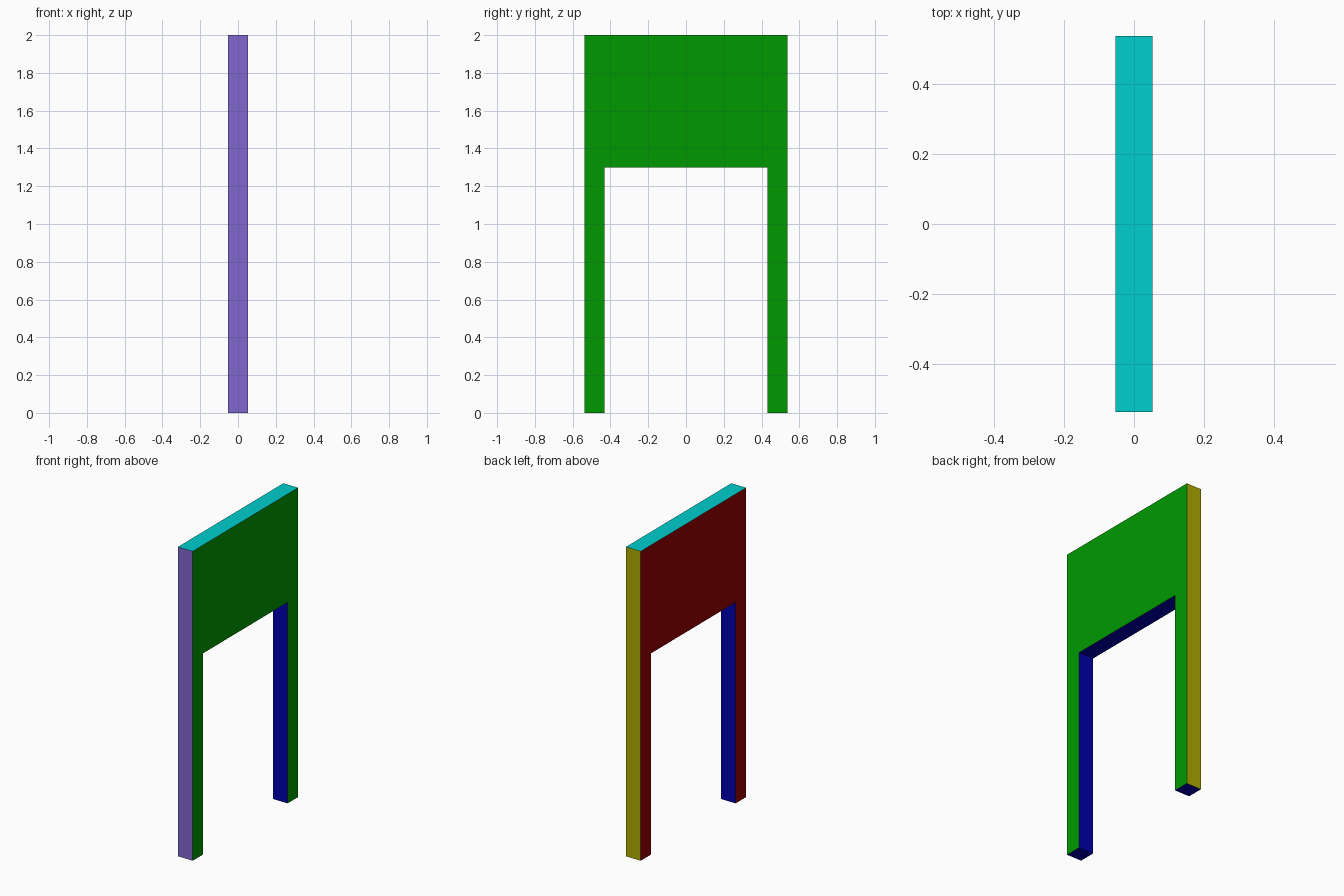
import bpy
import bmesh
from mathutils import Vector

if "Cube" in bpy.data.objects:
    bpy.data.objects.remove(bpy.data.objects["Cube"])

HALF_X, HALF_Y, INNER_Y = 0.053, 0.538, 0.432
PANEL_Z, TOP_Z = 1.30, 2.0

COLOURS = {
    "front_purple": (0.22, 0.14, 0.62, 1),
    "right_green": (0.0, 0.32, 0.0, 1),
    "top_cyan": (0.0, 0.62, 0.62, 1),
    "left_red": (0.32, 0.0, 0.0, 1),
    "back_yellow": (0.42, 0.42, 0.0, 1),
    "inner_blue": (0.0, 0.0, 0.42, 1),
}
NAMES = list(COLOURS)


def face_colour(face):
    """Pick the paint colour from the way a face points."""
    n, c = face.normal, face.calc_center_median()
    if n.x > 0.5:
        return "right_green"
    if n.x < -0.5:
        return "left_red"
    if n.z > 0.5:
        return "top_cyan"
    if n.y < -0.5 and c.y < -INNER_Y:
        return "front_purple"
    if n.y > 0.5 and c.y > INNER_Y:
        return "back_yellow"
    return "inner_blue"


# Arch profile: wide top panel with two legs, extruded across x
half = [(INNER_Y, PANEL_Z), (INNER_Y, 0), (HALF_Y, 0), (HALF_Y, TOP_Z)]
profile = half + [(-y, z) for y, z in reversed(half)]

bm = bmesh.new()
side = bm.faces.new([bm.verts.new((-HALF_X, y, z)) for y, z in profile])
result = bmesh.ops.extrude_face_region(bm, geom=[side], use_keep_orig=True)
moved = [g for g in result["geom"] if isinstance(g, bmesh.types.BMVert)]
bmesh.ops.translate(bm, verts=moved, vec=Vector((2 * HALF_X, 0, 0)))
bmesh.ops.recalc_face_normals(bm, faces=bm.faces)

# Paint each side
for face in bm.faces:
    face.normal_update()
    face.material_index = NAMES.index(face_colour(face))

mesh = bpy.data.meshes.new("panel_with_legs")
bm.to_mesh(mesh)
bm.free()
for name, colour in COLOURS.items():
    mat = bpy.data.materials.new(name)
    mat.diffuse_color = colour
    mat.use_nodes = True
    mat.node_tree.nodes["Principled BSDF"].inputs["Base Color"].default_value = mat.diffuse_color
    mesh.materials.append(mat)
bpy.context.collection.objects.link(bpy.data.objects.new("panel_with_legs", mesh))
